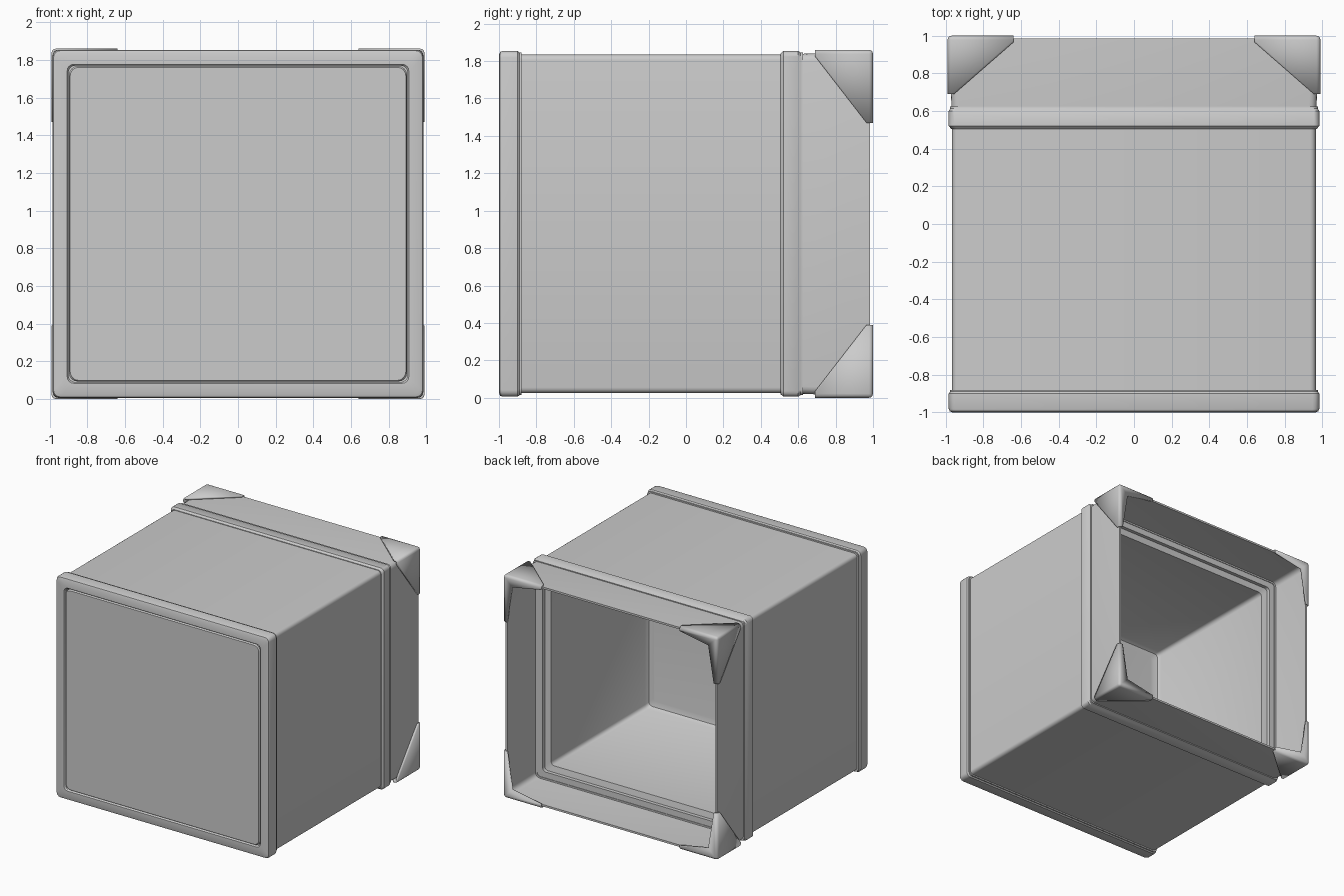
import bpy, bmesh, math
from mathutils import Vector

HALF_X, HALF_Z = 0.99, 0.93

default = bpy.data.objects.get("Cube")
if default:
    bpy.data.objects.remove(default, do_unlink=True)


def finish(name, bm):
    mesh = bpy.data.meshes.new(name)
    bm.to_mesh(mesh)
    bm.free()
    obj = bpy.data.objects.new(name, mesh)
    obj.location.z = HALF_Z
    bpy.context.collection.objects.link(obj)
    bpy.ops.object.select_all(action="DESELECT")
    obj.select_set(True)
    bpy.context.view_layer.objects.active = obj
    bpy.ops.object.shade_smooth_by_angle(angle=math.radians(35))
    return obj


def rounded_rect(inset, y, radius, steps=4):
    """Rounded rectangle facing along y, inset from the overall outline."""
    points = []
    cx, cz = HALF_X - inset - radius, HALF_Z - inset - radius
    for quarter, (sx, sz) in enumerate([(1, 1), (-1, 1), (-1, -1), (1, -1)]):
        for i in range(steps + 1):
            a = (quarter + i / steps) * math.pi / 2
            points.append((sx * cx + radius * math.cos(a), y,
                           sz * cz + radius * math.sin(a)))
    return points


def loft(name, profile, radius, closed):
    """Skin (inset, y) profile points; closed makes a ring, else ends are capped."""
    bm = bmesh.new()
    loops = [[bm.verts.new(p) for p in rounded_rect(inset, y, radius)]
             for inset, y in profile]
    pairs = list(zip(loops, loops[1:]))
    if closed:
        pairs.append((loops[-1], loops[0]))
    else:
        bm.faces.new(loops[0])
        bm.faces.new(loops[-1])
    for a, b in pairs:
        for i in range(len(a)):
            j = (i + 1) % len(a)
            bm.faces.new((a[i], a[j], b[j], b[i]))
    bmesh.ops.recalc_face_normals(bm, faces=bm.faces)
    return finish(name, bm)


# Hollow body, open at the back with a stepped mouth
loft("body", [(0.025, -0.9), (0.025, 0.62), (0.1, 0.62), (0.1, 0.59),
              (0.15, 0.58), (0.15, -0.66), (0.165, -0.69), (0.2, -0.7)],
     0.03, False)

# Front frame and its flush panel
loft("front_frame", [(0.09, -0.99), (0.083, -1), (0.026, -1), (0.011, -0.994),
                     (0.006, -0.98), (0.006, -0.9), (0.014, -0.89),
                     (0.014, -0.88), (0.05, -0.88), (0.09, -0.88)],
     0.035, True)
loft("front_panel", [(0.099, -0.999), (0.093, -0.99), (0.093, -0.89)],
     0.045, False)

# Raised band around the back of the body
loft("rear_band", [(0.05, 0.505), (0.02, 0.505), (0.006, 0.52), (0.006, 0.6),
                   (0.014, 0.612), (0.014, 0.625), (0.05, 0.625)],
     0.03, True)

# Thin sleeve extending behind the band
loft("rear_sleeve", [(0.022, 0.6), (0.014, 0.8), (0.014, 0.985),
                     (0.03, 0.985), (0.03, 0.8), (0.038, 0.6)],
     0.04, True)

# Corner guards: one thin three-sided shell, mirrored to four corners
corner = Vector((HALF_X, 1, HALF_Z))
LEG_X, LEG_Y, LEG_Z, TIP, RIM = 0.35, 0.31, 0.39, 0.035, 0.085
offsets = {
    "c": (0, 0, 0), "x": (LEG_X, 0, 0), "y": (0, LEG_Y, 0), "z": (0, 0, LEG_Z),
    "xy": (LEG_X, TIP, 0), "yx": (TIP, LEG_Y, 0),
    "yz": (0, LEG_Y, TIP), "zy": (0, TIP, LEG_Z),
    "zx": (TIP, 0, LEG_Z), "xz": (LEG_X, 0, TIP), "inner": (RIM, 0, RIM),
}
bm = bmesh.new()
v = {key: bm.verts.new(corner - Vector(off)) for key, off in offsets.items()}
for keys in ("c x xy yx y", "c y yz zy z", "c z zx inner xz x"):
    face = bm.faces.new([v[k] for k in keys.split()])
    face.normal_update()
    if sum(face.normal) < 0:
        face.normal_flip()
ridges = [e for e in bm.edges if v["c"] in e.verts]
bmesh.ops.bevel(bm, geom=ridges, offset=0.022, segments=3, profile=0.5,
                affect="EDGES")
guards = finish("corner_guards", bm)
shell = guards.modifiers.new("Thickness", "SOLIDIFY")
shell.thickness = 0.014
shell.offset = -1
mirror = guards.modifiers.new("Four corners", "MIRROR")
mirror.use_axis = (True, False, True)
